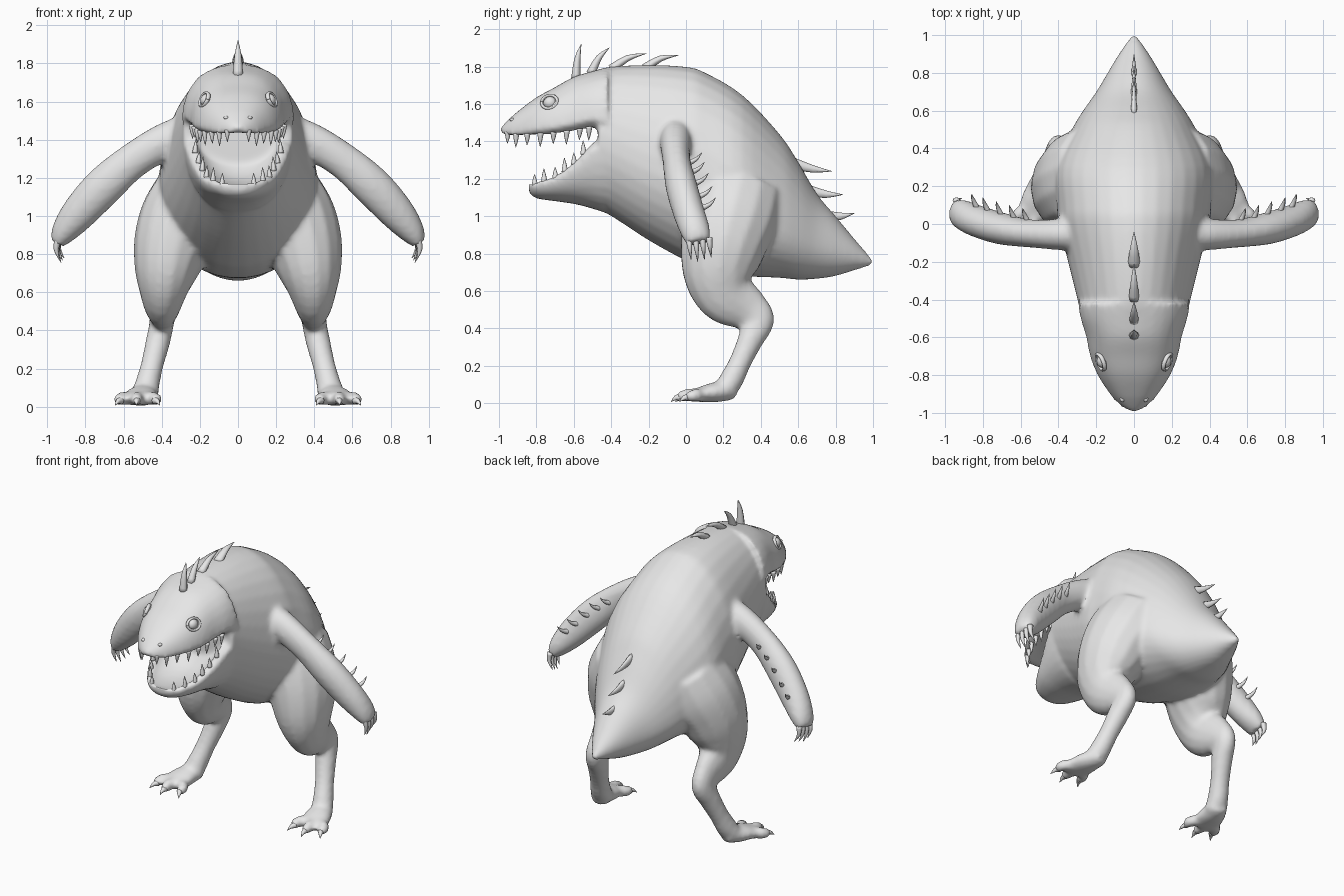
import bpy, bmesh, math
from mathutils import Vector, Matrix

old = bpy.data.objects.get("Cube")
if old:
    bpy.data.objects.remove(old, do_unlink=True)

skin = bpy.data.materials.new("light_grey")
skin.use_nodes = True
skin.diffuse_color = (0.8, 0.8, 0.8, 1)
skin.node_tree.nodes["Principled BSDF"].inputs["Base Color"].default_value = (0.8, 0.8, 0.8, 1)


def resample(rows, n=4):
    """Smooth curve through rows of numbers."""
    out = []
    for i in range(len(rows) - 1):
        a, b, c, d = rows[max(i - 1, 0)], rows[i], rows[i + 1], rows[min(i + 2, len(rows) - 1)]
        for j in range(n):
            t = j / n
            out.append([0.5 * (2 * q + (r - p) * t + (2 * p - 5 * q + 4 * r - s) * t * t
                               + (3 * q - p - 3 * r + s) * t ** 3) for p, q, r, s in zip(a, b, c, d)])
    return out + [list(rows[-1])]


def bridge(bm, rings):
    rings = [[bm.verts.new(p) for p in ring] for ring in rings]
    n = len(rings[0])
    for a, b in zip(rings, rings[1:]):
        for i in range(n):
            bm.faces.new((a[i], a[(i + 1) % n], b[(i + 1) % n], b[i]))
    bm.faces.new(rings[0][::-1])
    bm.faces.new(rings[-1])


def loft(bm, rows, e=1.0, inner=1.0, n=16):
    """Rows: y, half width, middle z, outer z, inner z."""
    rings = []
    for y, w, mid, out, inn in resample(rows):
        arc = [(i + 0.5) / n * math.pi for i in range(n)]
        ring = []
        for a in arc:
            c, s = math.cos(a), math.sin(a) ** e
            ring.append((w * math.copysign(abs(c) ** e, c), y, mid + (out - mid) * s))
        for a in reversed(arc):
            ring.append((inner * w * math.cos(a), y, mid + (inn - mid) * math.sin(a)))
        rings.append(ring)
    bridge(bm, rings)


def tube(bm, rows, ref=(1, 0, 0), side=1, n=14, steps=4):
    """Rows: x, y, z, radius along ref, radius across it."""
    rows = resample(rows, steps)
    pts = [Vector(r[:3]) for r in rows]
    rings = []
    for i, (p, r) in enumerate(zip(pts, rows)):
        t = (pts[min(i + 1, len(pts) - 1)] - pts[max(i - 1, 0)]).normalized()
        u = Vector(ref)
        u = (u - t * u.dot(t)).normalized()
        v = t.cross(u)
        ring = []
        for k in range(n):
            a = 2 * math.pi * k / n
            q = p + u * math.cos(a) * max(r[3], 0.001) + v * math.sin(a) * max(r[4], 0.001)
            ring.append((q.x * side, q.y, q.z))
        rings.append(ring)
    bridge(bm, rings)


def spike(bm, base, tip, ru, rv, bend=(0, 0, 0), side=1, ref=(1, 0, 0)):
    a, b = Vector(base), Vector(tip)
    m = (a + b) / 2 + Vector(bend)
    tube(bm, [(*a, ru, rv), (*m, ru * 0.65, rv * 0.65), (*b, 0.001, 0.001)], ref, side, 8, 3)


def finish(bm, name):
    bmesh.ops.recalc_face_normals(bm, faces=bm.faces)
    for f in bm.faces:
        f.smooth = True
    me = bpy.data.meshes.new(name)
    bm.to_mesh(me)
    bm.free()
    me.materials.append(skin)
    ob = bpy.data.objects.new(name, me)
    bpy.context.collection.objects.link(ob)
    return ob


def at(rows, y):
    """Lip half width and height at a given y."""
    for a, b in zip(rows, rows[1:]):
        if a[0] <= y <= b[0]:
            t = (y - a[0]) / (b[0] - a[0])
            return [p + (q - p) * t for p, q in zip(a, b)][1:3]


# Torso and tail
torso = [(-.47, .285, 1.42, 1.785, 1.03), (-.4, .30, 1.38, 1.80, 1.0), (-.2, .35, 1.28, 1.81, .87),
         (0, .40, 1.2, 1.80, .76), (.1, .41, 1.17, 1.77, .72), (.3, .42, 1.06, 1.65, .68),
         (.5, .33, .95, 1.44, .67), (.6, .27, .9, 1.29, .66), (.7, .2, .85, 1.12, .665),
         (.8, .14, .82, 1.0, .68), (.9, .08, .79, .88, .71), (1.0, .012, .75, .765, .74)]
# Upper head with an arched palate, and the dished lower jaw
head = [(-.99, .03, 1.44, 1.475, 1.445), (-.95, .085, 1.425, 1.515, 1.435), (-.9, .13, 1.42, 1.56, 1.45),
        (-.8, .195, 1.425, 1.635, 1.47), (-.7, .235, 1.43, 1.69, 1.48), (-.6, .255, 1.445, 1.745, 1.49),
        (-.5, .285, 1.465, 1.775, 1.50), (-.42, .3, 1.45, 1.795, 1.48)]
jaw = [(-.84, .06, 1.175, 1.125, 1.17), (-.8, .13, 1.19, 1.095, 1.16), (-.7, .195, 1.225, 1.08, 1.16),
       (-.6, .24, 1.305, 1.065, 1.18), (-.52, .272, 1.395, 1.045, 1.22), (-.44, .29, 1.45, 1.02, 1.3)]
# Limbs
leg = [(.22, .28, 1.15, .2, .25), (.29, .24, 1.0, .22, .26), (.345, .2, .85, .205, .235),
       (.38, .18, .7, .165, .2), (.395, .22, .58, .115, .165), (.395, .33, .5, .075, .12),
       (.4, .385, .44, .065, .09), (.42, .345, .34, .065, .07), (.45, .29, .22, .06, .06),
       (.475, .24, .12, .065, .065), (.49, .2, .06, .075, .055)]
foot = [(.47, .26, .06, .05, .04), (.5, .17, .06, .08, .055), (.52, .07, .045, .095, .04), (.52, .03, .04, .08, .03)]
toes = [(.435, -.02), (.53, -.045), (.615, .0)]
arm = [(.22, -.05, 1.43, .1, .12), (.38, -.055, 1.39, .085, .1), (.55, -.05, 1.29, .075, .095),
       (.7, -.025, 1.16, .085, .105), (.83, .015, 1.02, .085, .095), (.91, .05, .92, .08, .07),
       (.945, .065, .86, .065, .04)]

bm = bmesh.new()
loft(bm, torso)
loft(bm, head, 0.8, 0.8)
loft(bm, jaw, 0.85, 0.8)
for s in (1, -1):
    tube(bm, leg, side=s)
    tube(bm, foot, side=s)
    for x, y in toes:
        tube(bm, [(.52, .1, .045, .035, .035), (x, y + .05, .042, .034, .036), (x, y, .03, .024, .025)], side=s)
    tube(bm, arm, (0, 1, 0), s)
body = finish(bm, "body")
rm = body.modifiers.new("blend", "REMESH")
rm.mode = 'VOXEL'
rm.voxel_size = 0.015
rm.use_smooth_shade = True
sm = body.modifiers.new("soften", "SMOOTH")
sm.factor = 0.5
sm.iterations = 7

# Spines along the head, back and tail
bm = bmesh.new()
for y, z, ty, tz, w in [(-.59, 1.73, -.56, 1.92, .028), (-.51, 1.76, -.41, 1.9, .026),
                        (-.4, 1.785, -.21, 1.87, .028), (-.22, 1.79, -.04, 1.86, .034)]:
    spike(bm, (0, y, z), (0, ty, tz), w, .025, (0, -.005, .018))
for y, z, ty, tz in [(.58, 1.28, .78, 1.24), (.66, 1.135, .84, 1.115), (.75, 1.0, .9, 1.015)]:
    spike(bm, (0, y, z), (0, ty, tz), .018, .03, (0, 0, -.008))
finish(bm, "back_spines")

# Teeth set along both lips
for name, rows, ys, d in [("upper_teeth", head, (-.965, -.92, -.86, -.79, -.72, -.65, -.58, -.53), -1),
                          ("lower_teeth", jaw, (-.82, -.77, -.71, -.66, -.61, -.56), 1)]:
    bm = bmesh.new()
    for i, y in enumerate(ys):
        w, z = at(rows, y)
        long = .055 if i % 2 else .042
        for s in (1, -1):
            spike(bm, (w * .88, y + .012, z - d * .02), (w * .86, y + .01, z + d * long), .015, .017, side=s)
    finish(bm, name)

# Claws on the hands and feet
bm = bmesh.new()
for s in (1, -1):
    for x, y in toes:
        spike(bm, (x, y + .015, .032), (x + (x - .52) * .3, y - .035, .008), .02, .02, (0, 0, .008), s)
    for k in range(4):
        y = .015 + k * .036
        spike(bm, (.94, y, .885), (.935 - .008 * k, y + .012, .755 + .012 * abs(k - 1)), .018, .02,
              (.016, 0, 0), s, (0, 1, 0))
finish(bm, "claws")

# Thorns down the back of each arm
bm = bmesh.new()
for x, y, z in [(.56, .005, 1.28), (.63, .02, 1.23), (.7, .04, 1.17), (.77, .06, 1.1), (.83, .08, 1.04)]:
    for s in (1, -1):
        spike(bm, (x, y, z), (x + .03, y + .08, z + .06), .016, .016, (.006, .008, -.006), s)
finish(bm, "arm_thorns")

# Eyeballs with raised lids
bm = bmesh.new()
centre = Vector((.176, -.73, 1.61))
normal = Vector((.86, -.35, .36)).normalized()
along = normal.cross(Vector((0, 0, 1))).normalized()
up = along.cross(normal)
for s in (1, -1):
    p = centre - normal * .012
    ball = Matrix.Translation((p.x * s, p.y, p.z)) @ Matrix.Diagonal((.032, .036, .034, 1))
    bmesh.ops.create_uvsphere(bm, u_segments=20, v_segments=12, radius=1, matrix=ball)
    rim = []
    for k in range(17):
        a = 2 * math.pi * k / 16
        rim.append((*(centre + along * .045 * math.cos(a) + up * .038 * math.sin(a)), .012, .008))
    tube(bm, rim, normal, s, 8, 2)
finish(bm, "eyes")

# Nostril bumps
bm = bmesh.new()
for s in (1, -1):
    spot = Matrix.Translation((.062 * s, -.925, 1.515)) @ Matrix.Diagonal((.014, .018, .01, 1))
    bmesh.ops.create_uvsphere(bm, u_segments=12, v_segments=8, radius=1, matrix=spot)
finish(bm, "nostrils")
